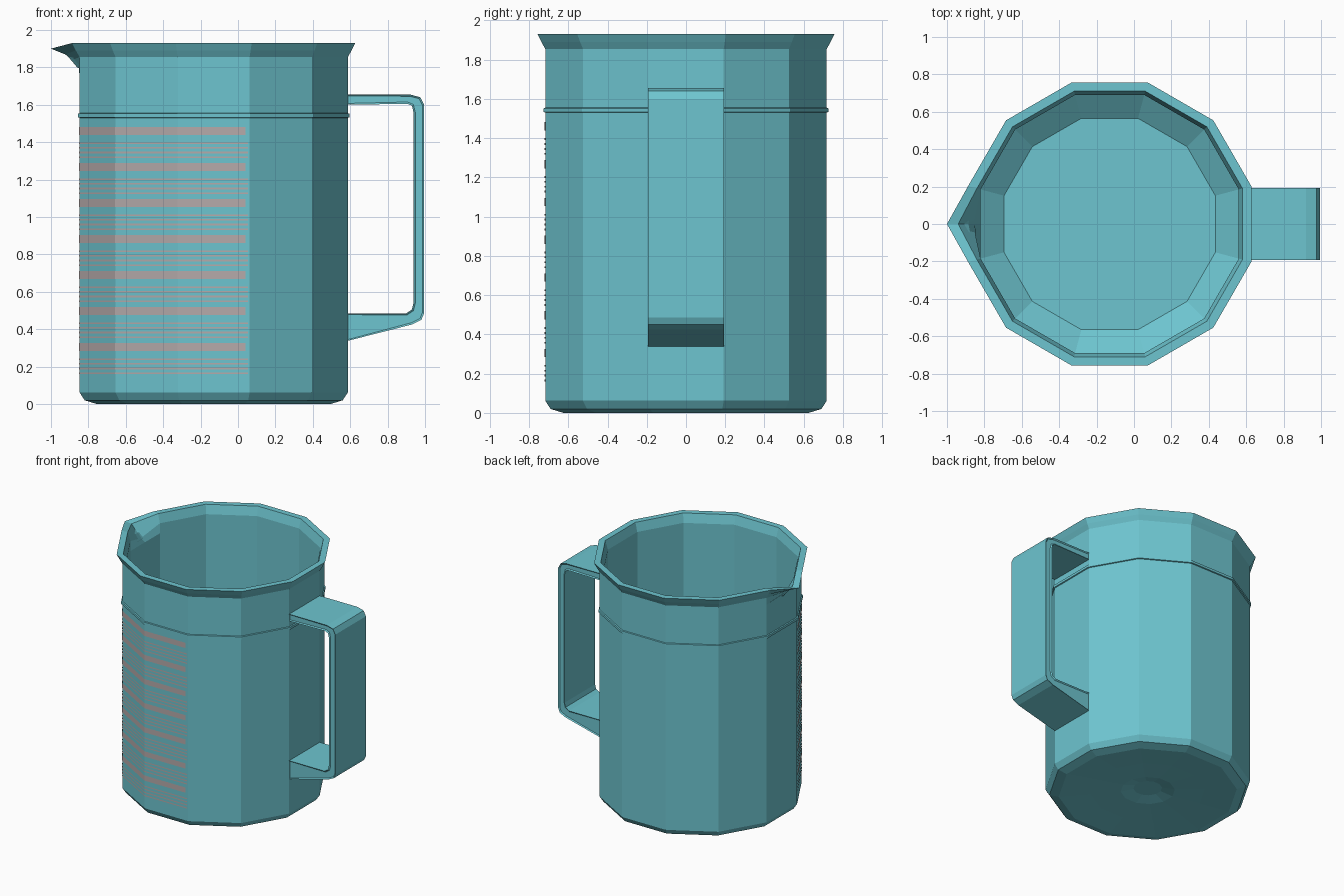
import bpy, bmesh
from math import radians, cos, sin

if "Cube" in bpy.data.objects:
    bpy.data.objects.remove(bpy.data.objects["Cube"])

CX = -0.13                 # centre of the jug body
FACET = cos(radians(15))   # apothem to corner ratio of a 12-gon


def material(name, rgb):
    m = bpy.data.materials.new(name)
    m.use_nodes = True
    m.diffuse_color = (*rgb, 1)
    m.node_tree.nodes["Principled BSDF"].inputs["Base Color"].default_value = (*rgb, 1)
    return m


teal = material("teal plastic", (0.155, 0.56, 0.63))
pink = material("pale pink print", (0.47, 0.41, 0.41))


def finish(bm, name, mat, recalc=True):
    if recalc:
        bmesh.ops.recalc_face_normals(bm, faces=bm.faces)
    mesh = bpy.data.meshes.new(name)
    bm.to_mesh(mesh)
    bm.free()
    mesh.materials.append(mat)
    obj = bpy.data.objects.new(name, mesh)
    bpy.context.collection.objects.link(obj)
    return obj


def corner(apothem, deg):
    r = apothem / FACET
    return CX + r * cos(radians(deg)), r * sin(radians(deg))


# Jug body: (apothem, z) profile from underside to inner floor,
# with an optional (x, z) for the pulled-out spout point
profile = [
    (0.10, 0.04), (0.19, 0.02), (0.40, 0.012), (0.625, 0.0), (0.69, 0.02),
    (0.717, 0.062),
    (0.717, 1.530), (0.725, 1.533), (0.725, 1.552), (0.717, 1.555),
    (0.717, 1.80, -0.849, 1.80), (0.717, 1.855, -0.885, 1.84),
    (0.737, 1.89, -0.925, 1.87),
    (0.757, 1.93, -1.0, 1.90), (0.71, 1.93, -0.94, 1.895),
    (0.69, 1.86, -0.86, 1.80), (0.69, 1.78),
    (0.69, 0.16), (0.565, 0.07),
]
angles = [15 + 30 * k for k in range(12)]
angles.insert(6, 180)

bm = bmesh.new()
rings = []
for apothem, z, *tip in profile:
    ring = []
    for a in angles:
        if a == 180:
            x, tz = tip if tip else (CX - apothem, z)
            ring.append(bm.verts.new((x, 0, tz)))
        else:
            ring.append(bm.verts.new((*corner(apothem, a), z)))
    rings.append(ring)
n = len(angles)
for lo, hi in zip(rings, rings[1:]):
    for i in range(n):
        j = (i + 1) % n
        bm.faces.new((lo[i], lo[j], hi[j], hi[i]))
bm.faces.new(rings[0])
bm.faces.new(rings[-1])
finish(bm, "jug_body", teal)

# Handle: side outline extruded across y, with shallow recessed sides
outline = [
    (0.575, 1.655), (0.92, 1.655), (0.975, 1.64), (0.995, 1.60),
    (0.995, 0.485), (0.98, 0.45), (0.93, 0.425), (0.575, 0.335),
    (0.575, 0.485), (0.90, 0.485), (0.93, 0.505), (0.938, 0.54),
    (0.938, 1.56), (0.93, 1.595), (0.905, 1.605), (0.575, 1.60),
]
bm = bmesh.new()
side = bm.faces.new([bm.verts.new((x, -0.193, z)) for x, z in outline])
ext = bmesh.ops.extrude_face_region(bm, geom=[side])
moved = [g for g in ext["geom"] if isinstance(g, bmesh.types.BMVert)]
bmesh.ops.translate(bm, verts=moved, vec=(0, 0.386, 0))
bmesh.ops.recalc_face_normals(bm, faces=bm.faces)
sides = [f for f in bm.faces if abs(f.normal.y) > 0.9]
bmesh.ops.inset_region(bm, faces=sides, thickness=0.01, depth=-0.008)
finish(bm, "handle", teal)

# Measuring scale: thin printed stripes wrapped over three facets
bm = bmesh.new()


def stripe(z, height, end_x):
    a = 0.72
    path = [corner(a, d) for d in (195, 225, 255)] + [(end_x, -a)]
    pairs = [[bm.verts.new((x, y, z + s * height / 2)) for s in (-1, 1)]
             for x, y in path]
    for p, q in zip(pairs, pairs[1:]):
        bm.faces.new((p[0], q[0], q[1], p[1]))


for k in range(7):
    z = 1.46 - 0.1925 * k
    stripe(z, 0.042, 0.04)
    for i in range(4):
        stripe(z - 0.065 - 0.025 * i, 0.009, 0.053)
finish(bm, "measuring_scale", pink, recalc=False)
